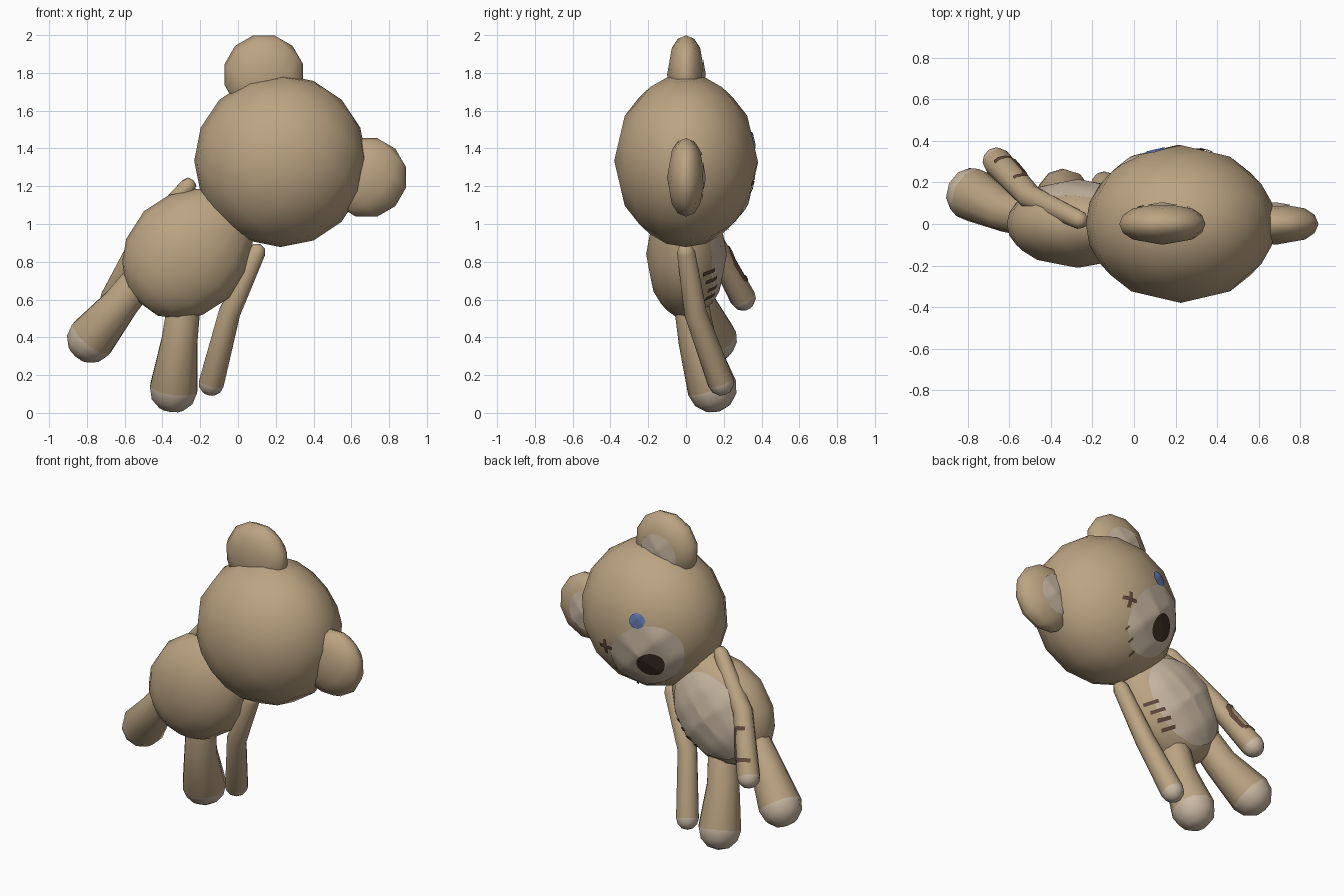
import bpy, bmesh, math
from mathutils import Vector as V
from mathutils.bvhtree import BVHTree

if "Cube" in bpy.data.objects:
    bpy.data.objects.remove(bpy.data.objects["Cube"])

# Colours
def mat(name, c):
    m = bpy.data.materials.new(name)
    m.diffuse_color = (*c, 1)
    m.use_nodes = True
    m.node_tree.nodes["Principled BSDF"].inputs["Base Color"].default_value = m.diffuse_color
    return m

FUR = mat("tan fur", (0.50, 0.37, 0.225))
CREAM = mat("cream", (0.60, 0.49, 0.375))
BLUE = mat("blue", (0.12, 0.19, 0.42))
NOSE = mat("dark brown", (0.055, 0.03, 0.022))
THREAD = mat("brown thread", (0.12, 0.065, 0.045))

# Tilted frame: the bear leans over by 45 degrees and its face looks along +y
HEAD = V((0.225, 0, 1.335))
U = V((1, 0, 1)).normalized()
R = V((1, 0, -1)).normalized()
Y = V((0, 1, 0))

def P(r, u):
    return HEAD + R * r + U * u

def finish(name, bm, mats):
    for f in bm.faces:
        f.smooth = True
    me = bpy.data.meshes.new(name)
    bm.to_mesh(me)
    for m in mats:
        me.materials.append(m)
    ob = bpy.data.objects.new(name, me)
    bpy.context.collection.objects.link(ob)
    tree = BVHTree.FromBMesh(bm)
    bm.free()
    return tree

def loft(name, rings, n, mats=(FUR,), tip_from=None):
    """rings: (centre, half axis a, half axis b); faces after tip_from get colour 1"""
    bm = bmesh.new()
    rows = []
    for c, a, b in rings:
        rows.append([bm.verts.new(c + a * math.cos(2 * math.pi * i / n) + b * math.sin(2 * math.pi * i / n))
                     for i in range(n)])
    for k in range(len(rows) - 1):
        for i in range(n):
            j = (i + 1) % n
            f = bm.faces.new((rows[k][i], rows[k][j], rows[k + 1][j], rows[k + 1][i]))
            if tip_from is not None and k >= tip_from:
                f.material_index = 1
    bmesh.ops.remove_doubles(bm, verts=bm.verts, dist=1e-5)
    bmesh.ops.recalc_face_normals(bm, faces=bm.faces)
    return finish(name, bm, mats)

def ball(name, c, rr, ry, n):
    rings = []
    for i in range(n // 2 + 1):
        t = 2 * math.pi * i / n
        rings.append((c - U * rr * math.cos(t), R * rr * math.sin(t), Y * ry * math.sin(t)))
    return loft(name, rings, n)

def limb(name, pts, radii, n=10):
    """Rounded tube through pts with a cream end"""
    pts = [V(p) for p in pts]
    d0, d1 = (pts[1] - pts[0]).normalized(), (pts[-1] - pts[-2]).normalized()
    st = [(pts[0] - d0 * radii[0] * math.cos(t), radii[0] * math.sin(t), d0) for t in (0, math.pi / 4)]
    for i, p in enumerate(pts):
        d = (pts[min(i + 1, len(pts) - 1)] - pts[max(i - 1, 0)]).normalized()
        st.append((p, radii[i], d))
    tip = len(st) - 1
    for k in (1, 2, 3):
        t = k * math.pi / 6
        st.append((pts[-1] + d1 * radii[-1] * math.sin(t), radii[-1] * math.cos(t), d1))
    rings = []
    for c, r, d in st:
        a = (Y - d * Y.dot(d)).normalized()
        rings.append((c, a * r, d.cross(a) * r))
    return loft(name, rings, n, (FUR, CREAM), tip)

def plate(name, tree, grid, origin, ax, ay, m, closed=False, n=Y, start=0.6, lift=0.005):
    """Thin painted plate: rows of flat points projected onto a surface"""
    bm = bmesh.new()
    rows = []
    for row in grid:
        vs = []
        for x, y in row:
            o = origin + ax * x + ay * y + n * start
            hit = tree.ray_cast(o, -n)
            if hit[0] is None:
                hit = tree.find_nearest(o - n * start)
            vs.append(bm.verts.new(hit[0] + hit[1] * lift))
        rows.append(vs)
    for a, b in zip(rows, rows[1:]):
        for i in range(len(a) if closed else len(a) - 1):
            j = (i + 1) % len(a)
            bm.faces.new((a[i], a[j], b[j], b[i]))
    bmesh.ops.remove_doubles(bm, verts=bm.verts, dist=1e-5)
    bm.normal_update()
    for f in bm.faces:
        if f.normal.dot(n) < 0:
            f.normal_flip()
    finish(name, bm, (m,))

def oval(name, tree, c, a, b, m, lift=0.005):
    k, s = 8, 40
    grid = [[(a * i / k * math.cos(2 * math.pi * j / s), b * i / k * math.sin(2 * math.pi * j / s))
             for j in range(s)] for i in range(k + 1)]
    plate(name, tree, grid, c, R, U, m, True, lift=lift)

def stroke(name, tree, pts, w, origin=HEAD, ax=R, ay=U, n=Y, start=0.6, lift=0.008):
    """Painted line through flat points"""
    for k, (p, q) in enumerate(zip(pts, pts[1:])):
        p, q = V(p), V(q)
        d = (q - p).normalized()
        s = V((-d.y, d.x)) * w / 2
        grid = [[p.lerp(q, i / 5) + s * t for t in (-1, 0, 1)] for i in range(6)]
        plate(f"{name}_{k}", tree, grid, origin, ax, ay, THREAD, False, n, start, lift)

# Head and its painted face
head = ball("head", HEAD, 0.457, 0.38, 16)
oval("muzzle", head, P(0, -0.2), 0.25, 0.185, CREAM, 0.004)
oval("nose", head, P(0, -0.255), 0.09, 0.072, NOSE, 0.008)
oval("eye", head, P(-0.156, -0.012), 0.046, 0.046, BLUE, 0.008)
ex, eu, e = 0.156, -0.012, 0.033
stroke("stitched_eye_a", head, [(ex - e, eu - e), (ex + e, eu + e)], 0.022)
stroke("stitched_eye_b", head, [(ex - e, eu + e), (ex + e, eu - e)], 0.022)
for i in range(3):
    u = -0.14 - 0.07 * i
    stroke(f"muzzle_stitch_{i}", head, [(0.225, u), (0.255, u - 0.005)], 0.012)

# Ears with pale insides
for side, s in (("left", -1), ("right", 1)):
    ear = ball(f"{side}_ear", P(s * 0.385, 0.26), 0.215, 0.1, 12)
    oval(f"{side}_inner_ear", ear, P(s * 0.36, 0.243), 0.125, 0.125, CREAM)

# Body, turned about the tilted axis and flattened front to back
profile = [(-1.06, 0), (-1.04, 0.12), (-0.97, 0.215), (-0.87, 0.285), (-0.70, 0.322),
           (-0.55, 0.29), (-0.42, 0.21), (-0.32, 0.11), (-0.30, 0)]
body = loft("body", [(P(0, u), R * r, Y * r * 0.655) for u, r in profile], 16)
oval("belly", body, P(0, -0.70), 0.235, 0.285, CREAM)
for i in range(4):
    u = -0.60 - 0.06 * i
    stroke(f"belly_stitch_{i}", body, [(0.20, u - 0.01), (0.265, u + 0.015)], 0.022)

# Arms
limb("right_arm", [(0.10, 0, 0.85), (-0.045, 0.05, 0.53), (-0.14, 0.185, 0.16)], (0.048, 0.06, 0.07))
elbow, hand = V((-0.5, 0.13, 0.93)), V((-0.66, 0.30, 0.61))
arm = limb("left_arm", [(-0.265, 0.02, 1.20), elbow, hand], (0.045, 0.06, 0.07))

# Mended patch outline on the left arm
along = (hand - elbow).normalized()
out = V((0, 0.75, 0.5))
out = (out - along * out.dot(along)).normalized()
across = along.cross(out)
if across.x > 0:
    across = -across
stroke("arm_patch", arm, [(-0.1, 0.03), (-0.11, -0.025), (-0.04, -0.04), (0.08, -0.04), (0.095, 0.045)],
       0.024, elbow.lerp(hand, 0.55), along, across, out, 0.2, 0.006)

# Legs
limb("right_leg", [(-0.28, 0.02, 0.62), (-0.31, 0.06, 0.38), (-0.34, 0.138, 0.132)], (0.09, 0.10, 0.132))
limb("left_leg", [(-0.46, 0.02, 0.78), (-0.62, 0.06, 0.58), (-0.775, 0.14, 0.395)], (0.09, 0.10, 0.132))
